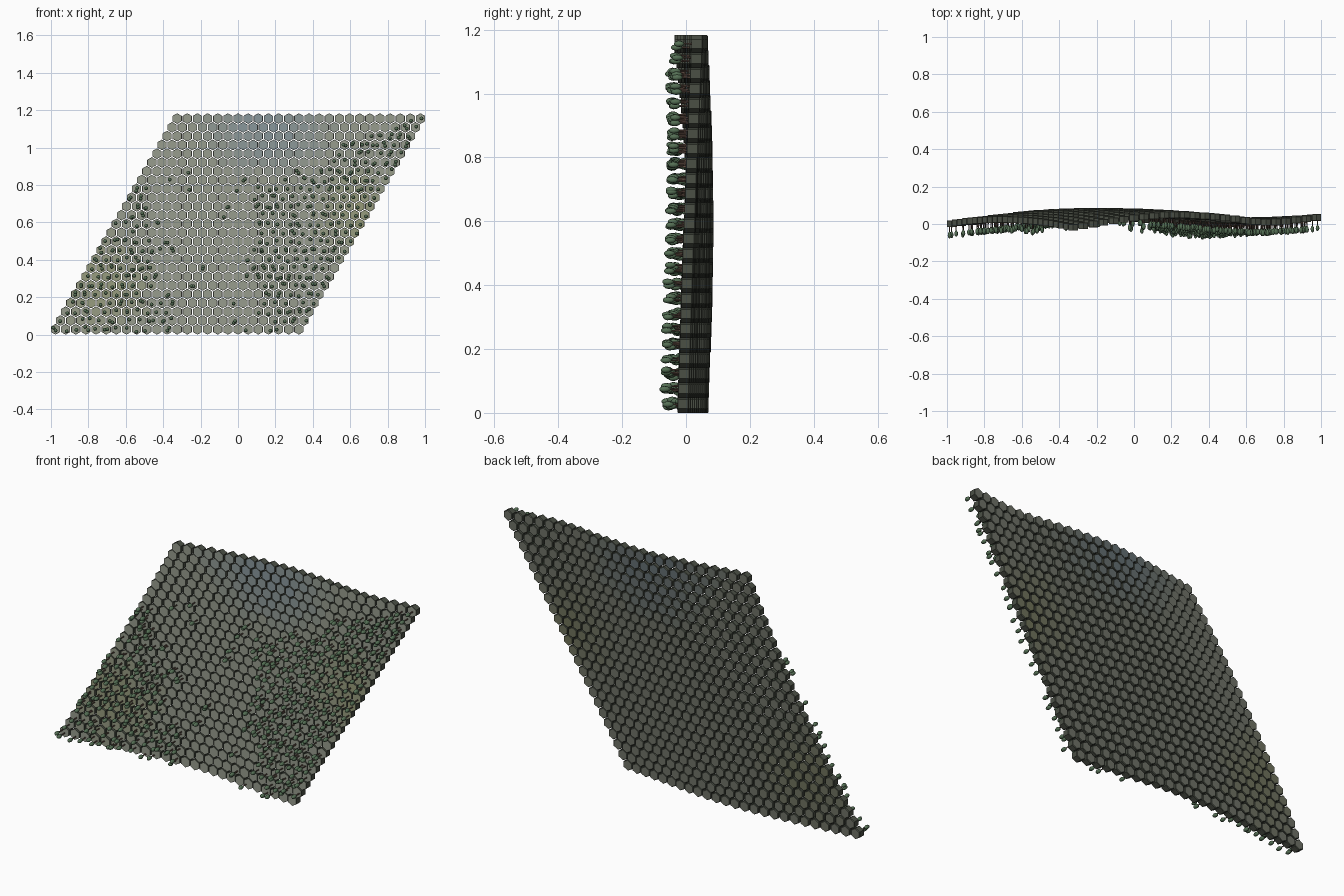
import bpy, bmesh, math, random
from mathutils import Vector

if "Cube" in bpy.data.objects:
    bpy.data.objects.remove(bpy.data.objects["Cube"])

random.seed(4)
N = 25                      # cells per row, and rows
S = 0.05421                 # spacing between cells
R = 0.0284                  # cell radius (leaves a gap between cells)
DEPTH = 0.036
ROW = S * math.sqrt(3) / 2
# rear surface height along the bottom, middle and top rows
WAVE = [(0.0, (.02, .045, .068, .068, .04, .01)),
        (0.45, (.042, .078, .085, .068, .042, .027)),
        (1.0, (.0, .042, .068, .055, .028, .053))]


def spline(p, u):
    t = u * (len(p) - 1)
    i = min(int(t), len(p) - 2)
    t -= i
    b, c = p[i], p[i + 1]
    a = p[i - 1] if i else 2 * b - c
    d = p[i + 2] if i + 2 < len(p) else 2 * c - b
    return b + 0.5 * t * (c - a + t * (2 * a - 5 * b + 4 * c - d + t * (3 * (b - c) + d - a)))


def back_y(u, v):
    """Waving rear surface: spline along the row, quadratic between rows."""
    y = 0
    for k, (vk, row) in enumerate(WAVE):
        w = 1
        for m, (vm, _) in enumerate(WAVE):
            if m != k:
                w *= (v - vm) / (vk - vm)
        y += w * spline(row, u)
    return y


def planted(x, z):
    """Planting zones: lower left and right, a few strays between."""
    edge = (0.1 if z < 0.75 else 0.1 + 2.0 * (z - 0.75)) + random.uniform(-.08, .08)
    if x > edge:
        return random.random() < 0.95
    if x < -0.38 - 0.08 * z + random.uniform(-.08, .08) and z < 0.82:
        return random.random() < (0.92 if z < 0.5 else 0.7)
    return z < 0.95 and random.random() < 0.08


def ring(bm, centre, r, n, start=0.0):
    return [bm.verts.new(centre + Vector((r * math.cos(start + 2 * math.pi * k / n), 0,
                                          r * math.sin(start + 2 * math.pi * k / n))))
            for k in range(n)]


def lathe(bm, base, profile, n, start=0.0, mats=None):
    """Solid of revolution pointing to -y, profile = (distance, radius)."""
    rings = [ring(bm, base + Vector((0, -d, 0)), r, n, start) for d, r in profile]
    faces = [bm.faces.new(rings[0][::-1])]
    for a, b in zip(rings, rings[1:]):
        band = [bm.faces.new((a[k], a[(k + 1) % n], b[(k + 1) % n], b[k])) for k in range(n)]
        for f in band:
            f.material_index = mats[1] if mats else 0
    faces.append(bm.faces.new(rings[-1]))
    if mats:
        faces[0].material_index, faces[1].material_index = mats[0], mats[2]


def finish(bm, name, colours, smooth=False):
    bmesh.ops.recalc_face_normals(bm, faces=bm.faces)
    for f in bm.faces:
        f.smooth = smooth
    me = bpy.data.meshes.new(name)
    bm.to_mesh(me)
    bm.free()
    for k, c in enumerate(colours):
        m = bpy.data.materials.new(f"{name}_{k}")
        m.diffuse_color = (*c, 1)
        m.use_nodes = True
        m.node_tree.nodes["Principled BSDF"].inputs["Base Color"].default_value = m.diffuse_color
        me.materials.append(m)
    bpy.context.collection.objects.link(bpy.data.objects.new(name, me))


# cell colours: base fading to blue (4 steps) and to olive (4 steps), dark sides last
BASE, BLUE, OLIVE = (Vector(c) for c in ((.31, .335, .27), (.25, .31, .33), (.31, .33, .19)))
tones = [BASE] + [BASE.lerp(BLUE, k / 4) for k in range(1, 5)] + \
        [BASE.lerp(OLIVE, k / 4) for k in range(1, 5)]
BACK, SIDE = len(tones), 2 * len(tones)
palette = [tuple(t) for t in tones] + [tuple(t * 0.5) for t in tones] + [(.07, .08, .06)]


def tone(x, z):
    b = 1 - math.hypot(x - 0.15, (z - 1.1) * 1.5) / 0.42
    o = 1 - min(math.hypot(x + 0.72, z - 0.27), math.hypot(x - 0.65, z - 0.65)) / 0.3
    jitter = random.uniform(-.12, .12)
    if b > o and b > 0.1:
        return max(0, min(4, round(4 * (b + jitter) * 1.2)))
    k = max(0, min(4, round(4 * (o + jitter))))
    return 4 + k if k else 0


cells, stems, heads = bmesh.new(), bmesh.new(), bmesh.new()
for j in range(N):
    for i in range(N):
        x = (i + j / 2 - 0.75 * (N - 1)) * S
        z = R + j * ROW
        yb = back_y(i / (N - 1), j / (N - 1))
        c = tone(x, z)
        # hexagonal cell, corner up, with chamfered front and back rims
        lathe(cells, Vector((x, yb, z)),
              [(0, R - .003), (.003, R), (DEPTH - .001, R), (DEPTH, R - .001)],
              6, math.pi / 2, (BACK + c, SIDE, c))
        # budding stalks standing off the front face
        if planted(x, z):
            for k in range(2 if random.random() < 0.45 else 1):
                t, rad = random.uniform(0, 2 * math.pi), random.uniform(0.004, 0.014)
                p = Vector((x + rad * math.cos(t), yb - DEPTH, z + rad * math.sin(t)))
                L = random.uniform(0.054, 0.062)
                lathe(stems, p, [(-.002, .004), (L * .12, .003), (L * .5, .0025)], 5)
                lathe(heads, p, [(L * .42, .003), (L * .55, .0085), (L * .75, .0105),
                                 (L * .92, .0075), (L, .003)], 7)

finish(cells, "honeycomb_screen", palette)
finish(stems, "bud_stems", [(.13, .08, .06)], True)
finish(heads, "bud_heads", [(.09, .16, .09)], True)
